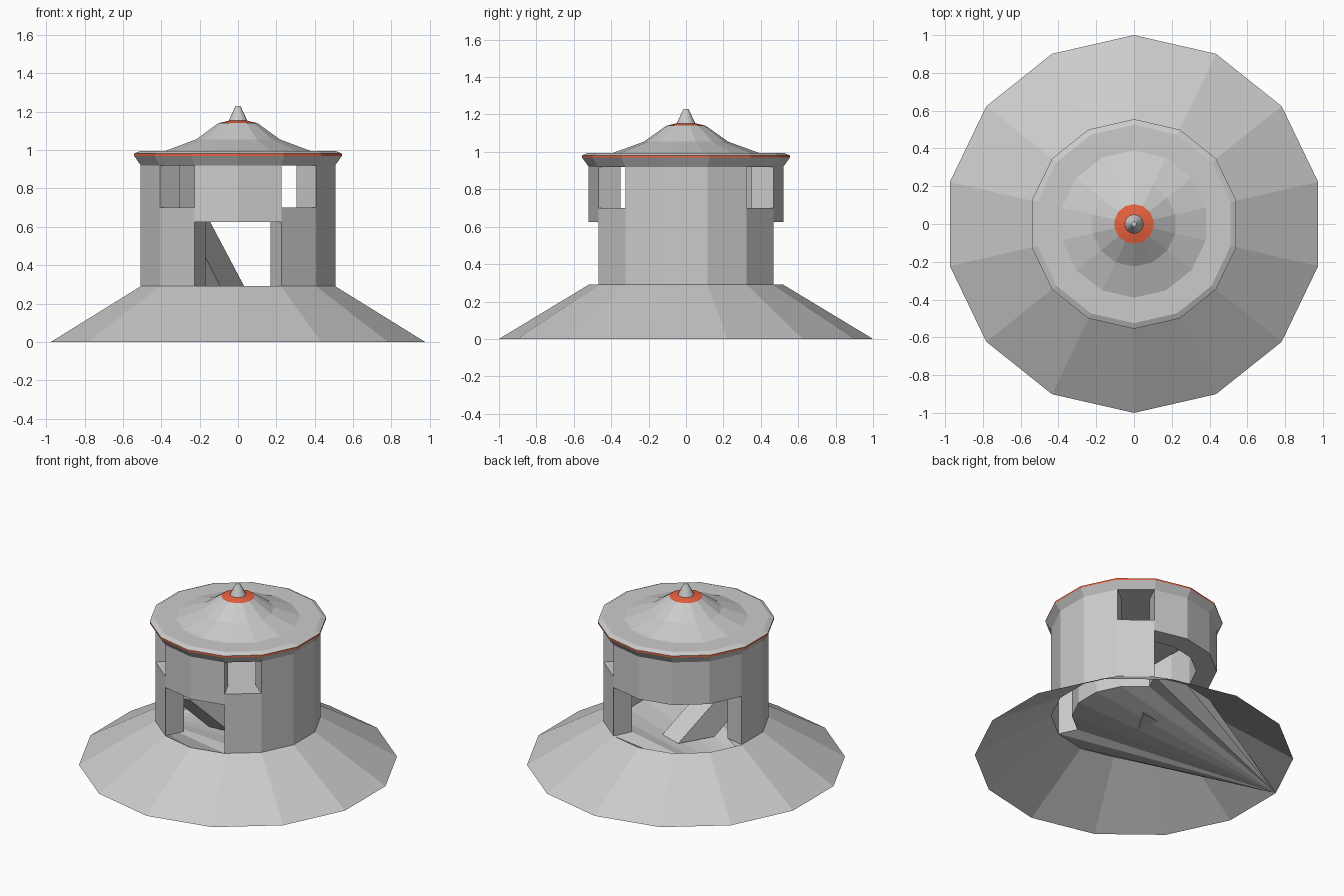
import bpy, bmesh
from math import sin, cos, pi
from mathutils import Vector

if "Cube" in bpy.data.objects:
    bpy.data.objects.remove(bpy.data.objects["Cube"])

N = 14
R_OUT, R_IN = 0.52, 0.39
LEVELS = [0.29, 0.625, 0.70, 0.92]

red = bpy.data.materials.new("red_trim")
red.diffuse_color = (0.80, 0.12, 0.05, 1)
red.use_nodes = True
red.node_tree.nodes["Principled BSDF"].inputs["Base Color"].default_value = red.diffuse_color


def pt(r, k, z):
    # corner k of the 14-gon, counted from +y towards -x
    a = 2 * pi * k / N
    return Vector((-r * sin(a), r * cos(a), z))


def finish(bm, name, mat=None, recalc=True):
    bmesh.ops.remove_doubles(bm, verts=bm.verts, dist=1e-5)
    if recalc:
        bmesh.ops.recalc_face_normals(bm, faces=bm.faces)
    me = bpy.data.meshes.new(name)
    bm.to_mesh(me)
    bm.free()
    ob = bpy.data.objects.new(name, me)
    bpy.context.collection.objects.link(ob)
    if mat:
        me.materials.append(mat)
    return ob


def lathe(name, profile, mat=None):
    # spins a (radius, height) profile listed from bottom to top
    bm = bmesh.new()
    for (r0, z0), (r1, z1) in zip(profile, profile[1:]):
        for k in range(N):
            c = [pt(r0, k, z0), pt(r0, k + 1, z0), pt(r1, k + 1, z1), pt(r1, k, z1)]
            if r0 == 0:
                c.pop(1)
            elif r1 == 0:
                c.pop(3)
            bm.faces.new([bm.verts.new(v) for v in c])
    return finish(bm, name, mat, recalc=False)


# Hollow sloping base
lathe("base_slope", [(1.0, 0), (R_OUT, 0.29)])

# Floor: fans out from one low base corner to the wall foot and the door sills
apex = pt(1.0, 3, 0)
border = [pt(R_IN, k, 0.29) for k in range(3, 7)]
border += [pt(R_OUT, k, 0.29) for k in range(6, 9)]
border += [pt(R_IN, k, 0.29) for k in range(8, 14)]
border += [pt(R_OUT, k, 0.29) for k in range(13, 17)]
bm = bmesh.new()
for a, b in zip(border, border[1:]):
    bm.faces.new([bm.verts.new(p) for p in (apex, a, b)])
finish(bm, "floor", recalc=False)

# Tower wall: cells by segment and level, leaving out doors and windows
back_door, front_door, windows = (13, 0, 1, 2), (6, 7), (5, 8, 12)


def solid(k, j):
    k %= N
    if j == 0:
        return k not in back_door + front_door
    if j == 2:
        return k not in windows
    return j == 1


bm = bmesh.new()


def face(*pts):
    bm.faces.new([bm.verts.new(p) for p in pts])


for k in range(N):
    for j in range(3):
        if not solid(k, j):
            continue
        z0, z1 = LEVELS[j], LEVELS[j + 1]
        for r in (R_OUT, R_IN):
            face(pt(r, k, z0), pt(r, k + 1, z0), pt(r, k + 1, z1), pt(r, k, z1))
        for nk, e in ((k - 1, k), (k + 1, k + 1)):
            if not solid(nk, j):
                face(pt(R_OUT, e, z0), pt(R_IN, e, z0), pt(R_IN, e, z1), pt(R_OUT, e, z1))
        for nj, z in ((j - 1, z0), (j + 1, z1)):
            if 0 <= nj <= 2 and not solid(k, nj):
                face(pt(R_OUT, k, z), pt(R_OUT, k + 1, z), pt(R_IN, k + 1, z), pt(R_IN, k, z))
finish(bm, "tower_wall")

# Upper floor, cut away on the left for the ramp
bm = bmesh.new()
bottom = bm.faces.new([bm.verts.new(pt(R_IN, k, 0.67)) for k in range(N)])
ext = bmesh.ops.extrude_face_region(bm, geom=[bottom], use_keep_orig=True)
bmesh.ops.translate(bm, vec=(0, 0, 0.03),
                    verts=[v for v in ext["geom"] if isinstance(v, bmesh.types.BMVert)])
bmesh.ops.bisect_plane(bm, geom=bm.verts[:] + bm.edges[:] + bm.faces[:],
                       plane_co=(-0.10, 0, 0), plane_no=(-1, 0, 0), clear_outer=True)
bmesh.ops.holes_fill(bm, edges=[e for e in bm.edges if e.is_boundary])
finish(bm, "upper_floor")

# Inner ramp rising from the floor near the back to the front left
foot, top = Vector((0.01, 0.18, 0.20)), Vector((-0.255, -0.27, 0.70))
ahead = (top - foot) * 0.48
ahead.z = 0
side = Vector((0.07, 0.01, 0))
bm = bmesh.new()
rings = []
for s in (-1, 1):
    rings.append([bm.verts.new(p + side * s) for p in
                  (foot, foot + ahead, top - Vector((0, 0, 0.23)), top)])
bm.faces.new(rings[0])
bm.faces.new(rings[1])
for i in range(4):
    n = (i + 1) % 4
    bm.faces.new((rings[0][i], rings[0][n], rings[1][n], rings[1][i]))
finish(bm, "ramp")

# Roof with flared eave, red trim and a small spire
lathe("roof_eave", [(0, 0.92), (R_OUT, 0.92), (0.555, 0.969)])
lathe("eave_trim", [(0.555, 0.969), (0.555, 0.981)], red)
lathe("roof_top", [(0.555, 0.981), (0.525, 0.995), (R_IN, 0.995), (0.225, 1.055), (0.105, 1.14)])
lathe("spire_collar", [(0.105, 1.14), (0.05, 1.153)], red)
lathe("spire", [(0.05, 1.153), (0.013, 1.23), (0, 1.23)])
